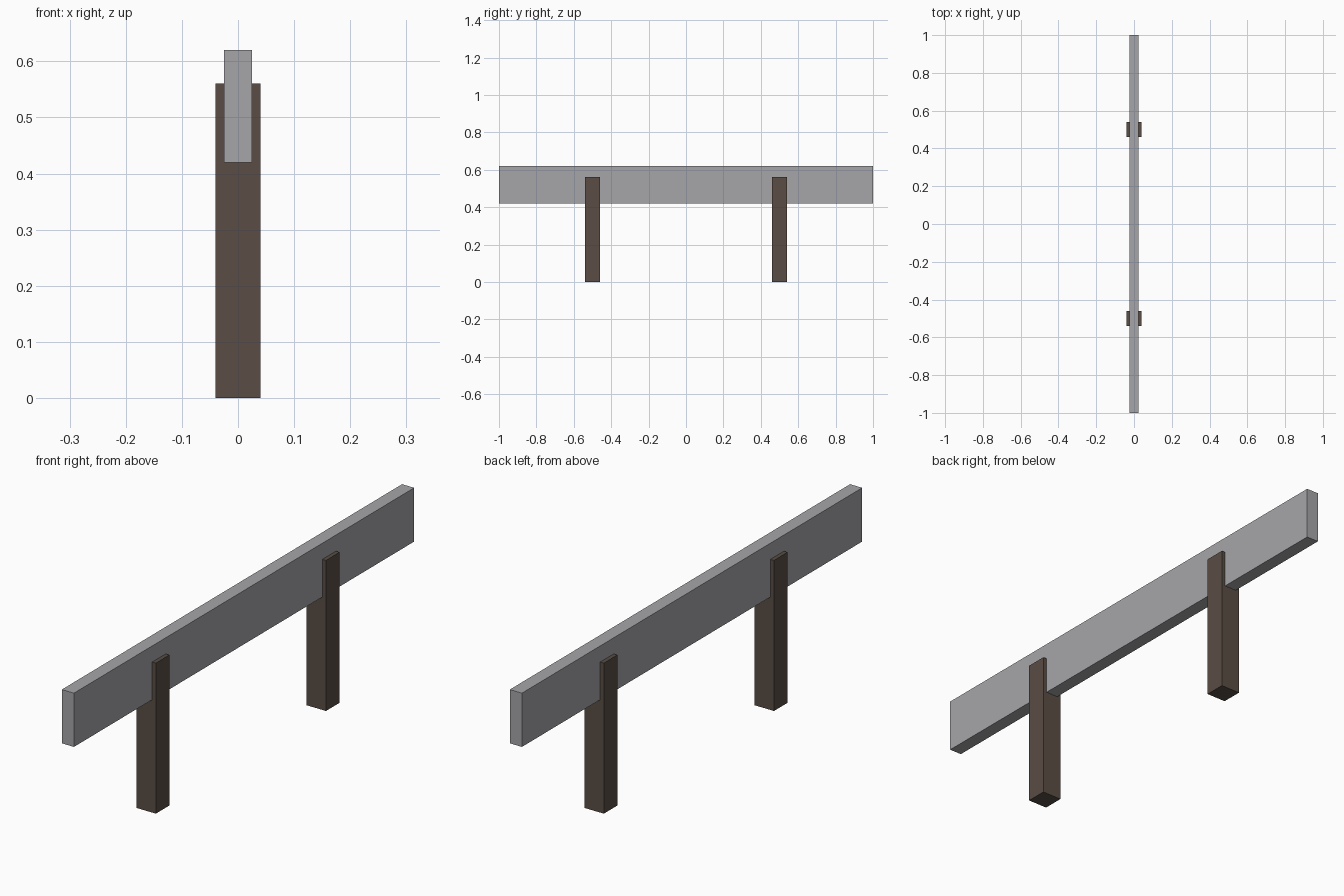
import bpy

if "Cube" in bpy.data.objects:
    bpy.data.objects.remove(bpy.data.objects["Cube"])


def material(name, rgb):
    mat = bpy.data.materials.new(name)
    mat.diffuse_color = (*rgb, 1.0)
    mat.use_nodes = True
    mat.node_tree.nodes["Principled BSDF"].inputs["Base Color"].default_value = mat.diffuse_color
    return mat


def box(name, size, centre, mat):
    bpy.ops.mesh.primitive_cube_add(size=1, location=centre)
    obj = bpy.context.object
    obj.name = name
    obj.scale = size
    bpy.ops.object.transform_apply(location=False, rotation=False, scale=True)
    obj.data.materials.append(mat)
    return obj


steel = material("galvanised_grey", (0.38, 0.38, 0.40))
wood = material("dark_wood", (0.10, 0.075, 0.058))

# Long horizontal barrier rail
box("rail", (0.05, 2.0, 0.20), (0, 0, 0.52), steel)

# Two square posts, wider than the rail so they show on both faces
for name, y in (("front_post", -0.5), ("back_post", 0.5)):
    box(name, (0.08, 0.08, 0.56), (0, y, 0.28), wood)
